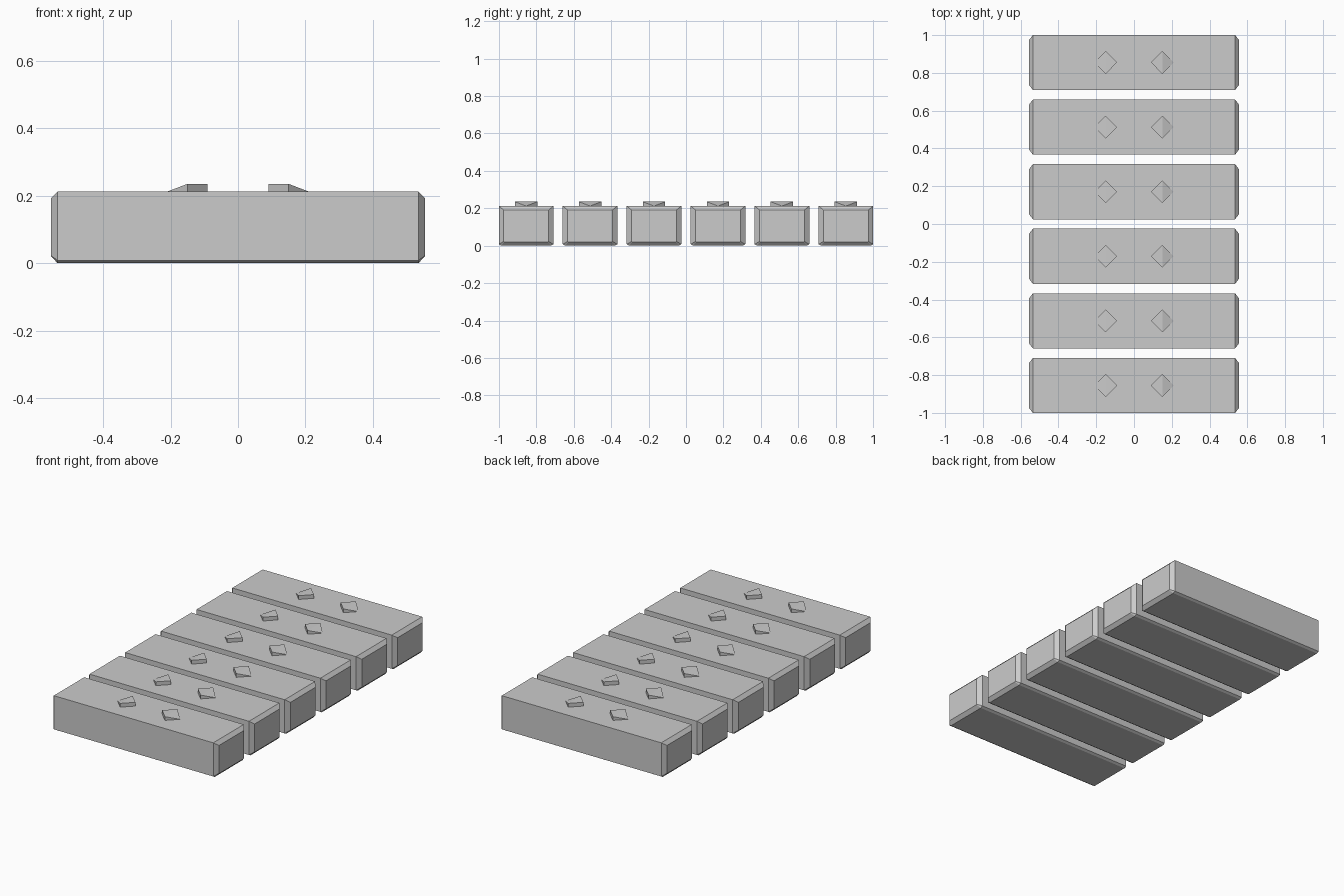
import bpy

cube = bpy.data.objects.get("Cube")
if cube:
    bpy.data.objects.remove(cube, do_unlink=True)

GREY = (0.6, 0.6, 0.6, 1)
grey = bpy.data.materials.new("plain grey")
grey.use_nodes = True
grey.diffuse_color = GREY
grey.node_tree.nodes["Principled BSDF"].inputs["Base Color"].default_value = GREY

COUNT, PITCH = 6, 0.342
HALF_X, HALF_Y, TOP = 0.555, 0.146, 0.212
NUB_X, NUB_R, NUB_H = 0.15, 0.06, 0.023


def make_object(name, verts, faces, location):
    mesh = bpy.data.meshes.new(name)
    mesh.from_pydata(verts, [], faces)
    mesh.materials.append(grey)
    obj = bpy.data.objects.new(name, mesh)
    obj.location = location
    bpy.context.collection.objects.link(obj)
    return obj


def section(x, inset, cut_y, cut_z):
    """Rectangular block section with its two lower corners cut."""
    w, low, high = HALF_Y - inset, inset * 0.8, TOP - inset * 0.8
    return [(x, -w + cut_y, low), (x, w - cut_y, low), (x, w, low + cut_z),
            (x, w, high), (x, -w, high), (x, -w, low + cut_z)]


def block(name, y):
    # Chamfered end, straight middle, chamfered end
    rings = [section(-HALF_X, 0.026, 0.003, 0.002),
             section(-HALF_X + 0.02, 0, 0.014, 0.008),
             section(HALF_X - 0.02, 0, 0.014, 0.008),
             section(HALF_X, 0.026, 0.003, 0.002)]
    n = len(rings[0])
    verts = [v for ring in rings for v in ring]
    faces = [tuple(reversed(range(n))), tuple(range(3 * n, 4 * n))]
    for r in range(3):
        for i in range(n):
            j = (i + 1) % n
            faces.append((r * n + i, r * n + j, (r + 1) * n + j, (r + 1) * n + i))
    make_object(name, verts, faces, (0, y, 0))


def nub(name, side, y):
    # Diamond stud: flat inner half, outer half sloping down to its tip
    r, h = NUB_R, NUB_H
    verts = [(r, 0, 0), (0, r, 0), (-r, 0, 0), (0, -r, 0),
             (0, r, h), (-r, 0, h), (0, -r, h)]
    faces = [(0, 1, 4), (1, 2, 5, 4), (2, 3, 6, 5), (3, 0, 6),
             (4, 5, 6), (0, 4, 6), (3, 2, 1, 0)]
    if side < 0:
        verts = [(-vx, vy, vz) for vx, vy, vz in verts]
        faces = [tuple(reversed(f)) for f in faces]
    make_object(name, verts, faces, (side * NUB_X, y, TOP))


# Row of identical blocks, each with a mirrored pair of studs
for k in range(COUNT):
    y = (k - (COUNT - 1) / 2) * PITCH
    block(f"block_{k + 1}", y)
    nub(f"left_stud_{k + 1}", 1, y)
    nub(f"right_stud_{k + 1}", -1, y)
